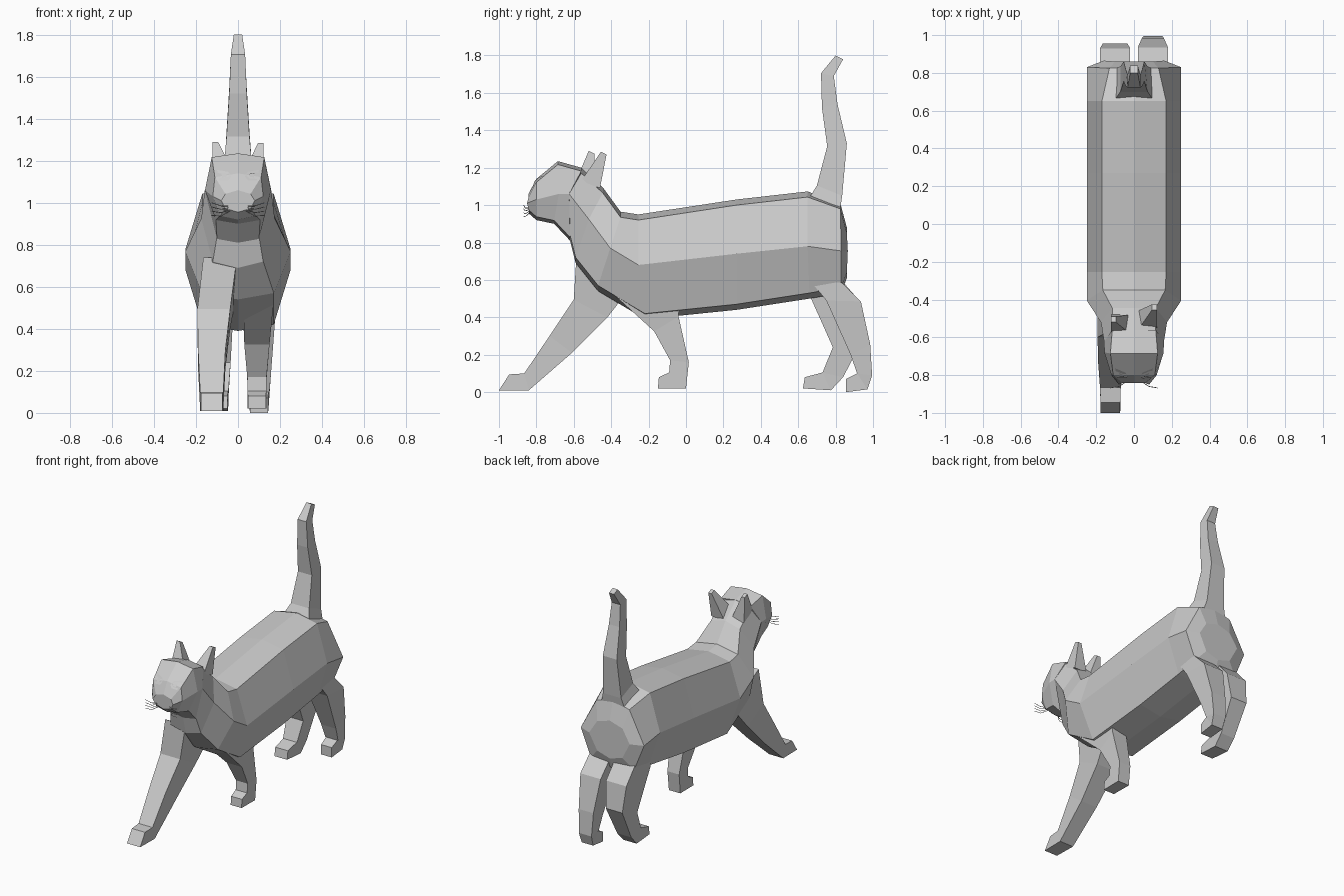
import bpy, bmesh
from mathutils import Vector
from mathutils.bvhtree import BVHTree


def loft(name, rings):
    """Skin a list of closed rings and cap both ends."""
    bm = bmesh.new()
    loops = [[bm.verts.new(p) for p in ring] for ring in rings]
    n = len(loops[0])
    for a, b in zip(loops, loops[1:]):
        for i in range(n):
            j = (i + 1) % n
            quad = list(dict.fromkeys((a[i], a[j], b[j], b[i])))
            bm.faces.new(quad)
    bm.faces.new(loops[0])
    bm.faces.new(loops[-1])
    bmesh.ops.recalc_face_normals(bm, faces=bm.faces)
    return finish(name, bm)


def finish(name, bm):
    me = bpy.data.meshes.new(name)
    bm.to_mesh(me)
    bm.free()
    ob = bpy.data.objects.new(name, me)
    bpy.context.collection.objects.link(ob)
    return ob


def trunk(name, rows, drop):
    """Mirrored eight-sided sections: top, middle, bottom (y, z) and half widths."""
    rings = []
    for ty, tz, my, mz, by, bz, wt, wm, wb in rows:
        half = [(wt, ty, tz - drop), (wm, my, mz), (wb, by, bz + drop)]
        rings.append([(0, ty, tz)] + half + [(0, by, bz)]
                     + [(-x, y, z) for x, y, z in reversed(half)])
    return loft(name, rings)


def limb(name, rows):
    """Four-sided sections: front (y, z), back (y, z), centre x, half width."""
    return loft(name, [[(x - w, yf, zf), (x + w, yf, zf), (x + w, yb, zb), (x - w, yb, zb)]
                       for yf, zf, yb, zb, x, w in rows])


# body from neck to rump
neck_ring = (-.56, 1.20, -.625, 1.06, -.62, .81, .115, .158, .10)
trunk("body", [
    neck_ring,
    (-.445, 1.095, -.52, .925, -.59, .69, .115, .175, .12),
    (-.35, .965, -.405, .77, -.47, .54, .165, .25, .17),
    (-.255, .95, -.255, .68, -.22, .39, .17, .25, .17),
    (.27, 1.03, .27, .74, .27, .44, .17, .25, .17),
    (.65, 1.073, .65, .78, .66, .50, .17, .25, .17),
    (.825, 1.01, .83, .755, .83, .53, .13, .25, .17),
    (.86, .88, .865, .755, .86, .61, .10, .16, .10),
], .03)

# head
head = trunk("head", [
    (-.842, 1.06, -.85, 1.01, -.84, .955, .06, .08, .06),
    (-.80, 1.14, -.80, 1.03, -.80, .92, .11, .12, .085),
    (-.685, 1.235, -.68, 1.06, -.705, .90, .125, .157, .105),
    neck_ring,
], .018)

# ears, one turned slightly further back
limb("ear_right", [(-.56, 1.13, -.46, 1.09, .072, .05),
                   (-.455, 1.285, -.425, 1.27, .108, .013)])
limb("ear_left", [(-.58, 1.15, -.48, 1.10, -.072, .05),
                  (-.52, 1.29, -.49, 1.275, -.108, .013)])

# tail
limb("tail", [
    (.66, 1.04, .82, .95, 0, .10),
    (.70, 1.105, .835, 1.05, 0, .072),
    (.755, 1.315, .86, 1.33, 0, .055),
    (.727, 1.52, .81, 1.54, 0, .042),
    (.722, 1.705, .79, 1.69, 0, .034),
    (.80, 1.80, .84, 1.78, 0, .02),
])

# front legs: left one stretched forward, right one upright
limb("front_leg_left", [
    (-.585, .74, -.28, .58, -.085, .08),
    (-.60, .495, -.42, .40, -.115, .078),
    (-.73, .30, -.61, .21, -.125, .065),
    (-.865, .10, -.84, .01, -.125, .055),
    (-.945, .095, -1.0, .01, -.125, .052),
])
limb("front_leg_right", [
    (-.45, .58, -.03, .58, .10, .075),
    (-.17, .325, -.04, .405, .09, .06),
    (-.085, .17, .015, .16, .09, .046),
    (-.09, .105, 0, .02, .09, .045),
    (-.145, .08, -.15, .02, .09, .043),
])

# hind legs: left one bent under, right one trailing
limb("hind_leg_left", [
    (.65, .60, .83, .60, -.10, .08),
    (.66, .52, .93, .485, -.10, .08),
    (.785, .24, .955, .30, -.10, .065),
    (.73, .105, .84, .08, -.10, .055),
    (.73, .105, .775, .01, -.10, .053),
    (.635, .08, .625, .02, -.10, .05),
])
limb("hind_leg_right", [
    (.66, .60, .82, .60, .10, .08),
    (.75, .49, .935, .485, .10, .08),
    (.88, .20, .985, .255, .10, .058),
    (.915, .10, .995, .09, .10, .05),
    (.915, .10, .97, .015, .10, .045),
    (.855, .07, .855, 0, .10, .042),
])

# eyes and pupils laid onto the face
hm = bmesh.new()
hm.from_mesh(head.data)
tree = BVHTree.FromBMesh(hm)
almond = [(.035, .025), (-.02, .015), (-.032, -.008), (-.018, -.025), (.025, -.027)]
for side, s in (("left", -1), ("right", 1)):
    for part, k, lift in (("eye", 1, .004), ("pupil", .4, .007)):
        bm = bmesh.new()
        verts = []
        for dx, dz in almond:
            x, z = s * (.065 + dx * k), 1.132 + dz * k
            hit = tree.ray_cast(Vector((x, -2, z)), Vector((0, 1, 0)))[0]
            verts.append(bm.verts.new((x, hit.y - lift if hit else -.78, z)))
        bm.faces.new(verts if s < 0 else verts[::-1])
        finish(f"{part}_{side}", bm)
hm.free()

# whiskers
for side, s in (("left", -1), ("right", 1)):
    cu = bpy.data.curves.new("whiskers_" + side, 'CURVE')
    cu.dimensions = '3D'
    cu.bevel_depth = .002
    cu.bevel_resolution = 0
    for k in range(4):
        sp = cu.splines.new('POLY')
        sp.points.add(2)
        z = .985 - .008 * k
        path = [(.04, -.835, z), (.08, -.86, z - .008 * k), (.125, -.868, 1.0 - .02 * k)]
        for pt, (x, y, zz) in zip(sp.points, path):
            pt.co = (s * x, y, zz, 1)
    bpy.context.collection.objects.link(bpy.data.objects.new(cu.name, cu))
